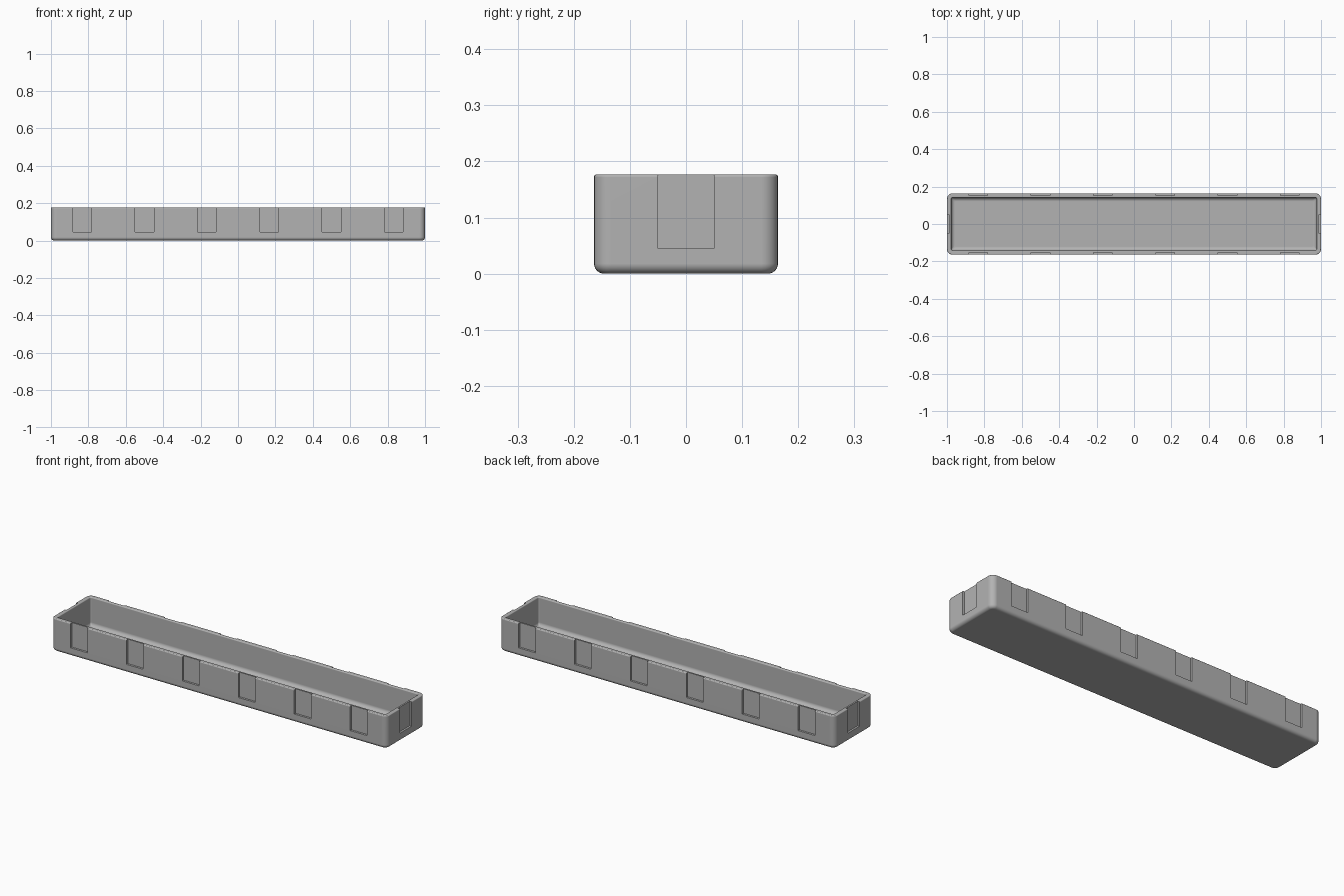
import bpy, bmesh, math
from mathutils import Matrix, Vector

if "Cube" in bpy.data.objects:
    bpy.data.objects.remove(bpy.data.objects["Cube"], do_unlink=True)

HX, HY, H = 1.0, 0.164, 0.177      # half length, half width, height
WALL, FLOOR = 0.023, 0.023
CORNER, FOOT, RIM, COVE = 0.03, 0.018, 0.005, 0.02
NOTCH_W, NOTCH_Z, NOTCH_D = 0.1, 0.045, 0.011

grey = bpy.data.materials.new("plain grey")
grey.use_nodes = True
colour = (0.45, 0.45, 0.45, 1)
grey.diffuse_color = colour
grey.node_tree.nodes["Principled BSDF"].inputs["Base Color"].default_value = colour


def make_object(name, bm):
    bmesh.ops.recalc_face_normals(bm, faces=bm.faces)
    mesh = bpy.data.meshes.new(name)
    bm.to_mesh(mesh)
    bm.free()
    ob = bpy.data.objects.new(name, mesh)
    bpy.context.collection.objects.link(ob)
    return ob


def arc(cx, cz, r, start, end, steps=6):
    """Points of a wall section as (inset from outside, height)."""
    angles = [math.radians(start + (end - start) * i / steps) for i in range(steps + 1)]
    return [(cx + r * math.cos(a), cz + r * math.sin(a)) for a in angles]


def ring(bm, inset, z, steps=6):
    """Rounded rectangle, shrunk by the inset."""
    r = max(CORNER - inset, 0.008)
    verts = []
    for k, (sx, sy) in enumerate([(1, 1), (-1, 1), (-1, -1), (1, -1)]):
        for i in range(steps + 1):
            a = math.pi / 2 * (k + i / steps)
            verts.append(bm.verts.new((sx * (HX - inset - r) + r * math.cos(a),
                                       sy * (HY - inset - r) + r * math.sin(a), z)))
    return verts


# Tray shell: foot fillet, rounded rim, inner cove
section = (arc(FOOT, FOOT, FOOT, 270, 180)
           + arc(RIM, H - RIM, RIM, 180, 90, 4)
           + arc(WALL - RIM, H - RIM, RIM, 90, 0, 4)
           + arc(WALL + COVE, FLOOR + COVE, COVE, 180, 270))
bm = bmesh.new()
rings = [ring(bm, *p) for p in section]
for a, b in zip(rings, rings[1:]):
    for i in range(len(a)):
        j = (i + 1) % len(a)
        bm.faces.new((a[i], a[j], b[j], b[i]))
bm.faces.new(rings[0])
bm.faces.new(rings[-1])
tray = make_object("tray", bm)
tray.data.materials.append(grey)

# Notches: six along each side, one at each end
bm = bmesh.new()


def notch(x, y, sx, sy):
    z0, z1 = NOTCH_Z, H + 0.05
    mat = Matrix.Translation(Vector((x, y, (z0 + z1) / 2))) @ Matrix.Diagonal((sx, sy, z1 - z0, 1))
    bmesh.ops.create_cube(bm, size=1, matrix=mat)


for side in (-1, 1):
    for i in range(6):
        notch((i - 2.5) / 3, side * HY, NOTCH_W, 2 * NOTCH_D)
    notch(side * HX, 0, 2 * NOTCH_D, NOTCH_W)
cutter = make_object("notch_cutter", bm)
cutter.hide_render = True

cut = tray.modifiers.new("notches", "BOOLEAN")
cut.operation, cut.solver, cut.object = "DIFFERENCE", "EXACT", cutter
bpy.ops.object.select_all(action="DESELECT")
bpy.context.view_layer.objects.active = tray
tray.select_set(True)
bpy.ops.object.modifier_apply(modifier=cut.name)
bpy.data.objects.remove(cutter, do_unlink=True)

# Smooth fillets, flat walls
bpy.ops.object.shade_smooth_by_angle(angle=math.radians(35))
weighted = tray.modifiers.new("flat walls", "WEIGHTED_NORMAL")
weighted.keep_sharp = True
